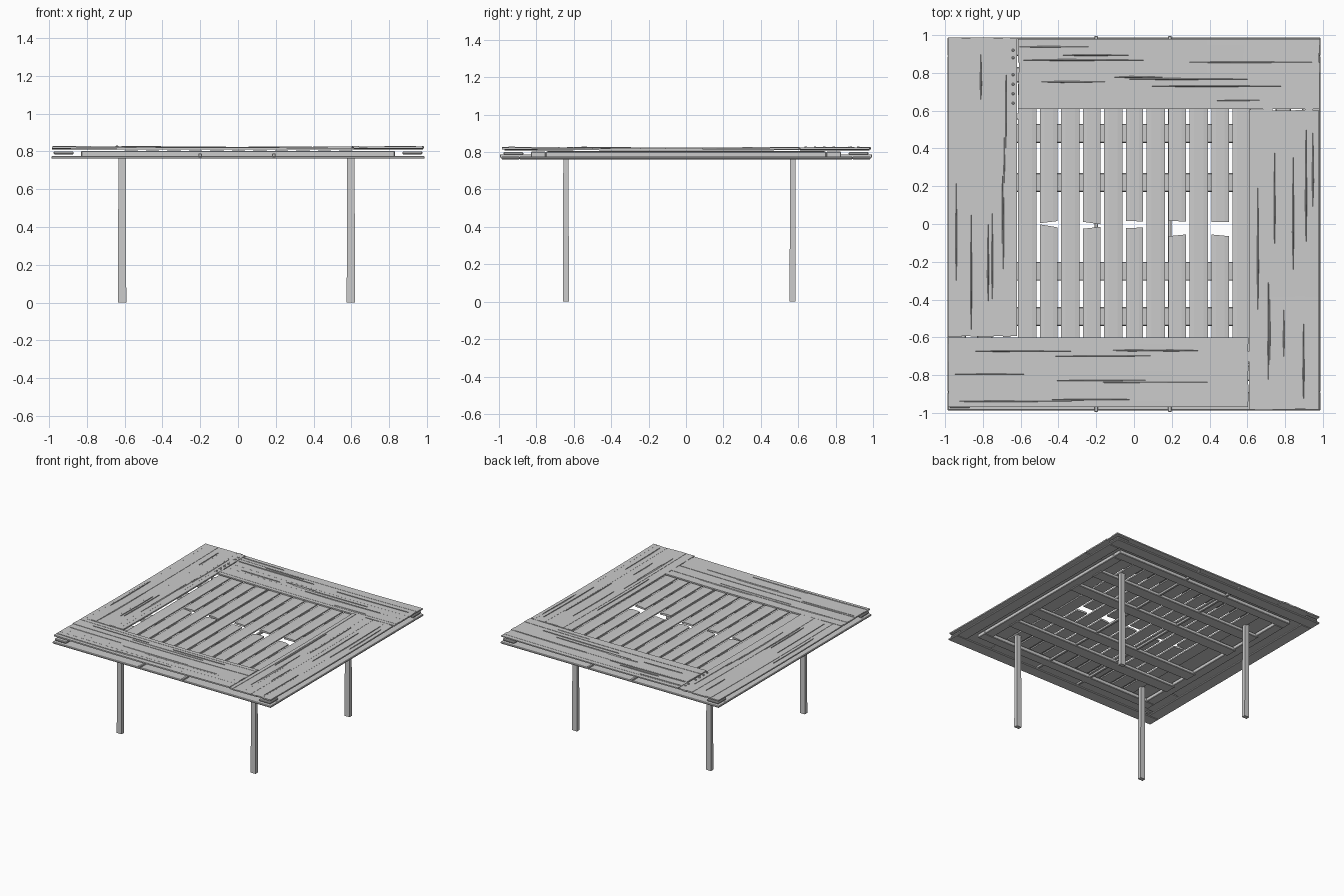
import bpy, bmesh, math, random
from mathutils import Vector

if "Cube" in bpy.data.objects:
    bpy.data.objects.remove(bpy.data.objects["Cube"])
random.seed(4)


def finish(bm, name):
    bmesh.ops.recalc_face_normals(bm, faces=bm.faces)
    me = bpy.data.meshes.new(name)
    bm.to_mesh(me)
    bm.free()
    ob = bpy.data.objects.new(name, me)
    bpy.context.collection.objects.link(ob)
    return ob


def loft(bm, rings):
    """Closed tube through rings of equal vertex count, capped at both ends."""
    vs = [[bm.verts.new(p) for p in r] for r in rings]
    n = len(vs[0])
    for a, b in zip(vs, vs[1:]):
        for i in range(n):
            bm.faces.new((a[i], a[(i + 1) % n], b[(i + 1) % n], b[i]))
    bm.faces.new(vs[0][::-1])
    bm.faces.new(vs[-1])


def box(bm, x0, x1, y0, y1, z0, z1):
    loft(bm, [[(x0, y0, z), (x1, y0, z), (x1, y1, z), (x0, y1, z)] for z in (z0, z1)])


def beam(name, x0, x1, y0, y1, z0, z1, bevel=0.004):
    bm = bmesh.new()
    box(bm, x0, x1, y0, y1, z0, z1)
    ob = finish(bm, name)
    mod = ob.modifiers.new("worn_edges", 'BEVEL')
    mod.width, mod.segments = bevel, 1
    return ob


def top_board(name, x0, x1, y0, y1):
    """Weathered, slightly sagging board made of long grain strips with splinters."""
    along_x = (x1 - x0) > (y1 - y0)
    u0, u1, v0, v1 = (x0, x1, y0, y1) if along_x else (y0, y1, x0, x1)

    def pt(u, v, z):
        t = 2 * (u - u0) / (u1 - u0) - 1
        z -= 0.006 * (1 - t * t)
        return (u, v, z) if along_x else (v, u, z)

    bm = bmesh.new()
    # grain strips
    cuts = [0, .08, .2, .33, .52, .66, .8, .91, 1]
    for a, b in zip(cuts, cuts[1:]):
        va, vb = v0 + a * (v1 - v0), v0 + b * (v1 - v0)
        h = 0.826 + random.uniform(-0.002, 0.001)
        s0, s1 = u0 + random.uniform(0, .008), u1 - random.uniform(0, .008)
        rings = []
        for i in range(9):
            u = s0 + (s1 - s0) * i / 8
            rings.append([pt(u, va, .815), pt(u, vb, .815), pt(u, vb, h), pt(u, va, h)])
        loft(bm, rings)
    # long raised splinters
    for i in range(9):
        c = random.uniform(v0 + .03, v1 - .03)
        length = random.uniform(.2, .7)
        s = random.uniform(u0, u1 - length)
        rings = []
        for k, w in enumerate((.0006, .005, .003, .0006)):
            u = s + length * k / 3
            rings.append([pt(u, c - w, .825), pt(u, c + w, .825), pt(u, c, .8295)])
        loft(bm, rings)
    return finish(bm, name)


# four wide boards in a pinwheel around the opening
top_board("left_top_board", -.985, -.62, -.6, .99)
top_board("back_top_board", -.617, .985, .61, .98)
top_board("right_top_board", .61, .98, -.985, .608)
top_board("front_top_board", -.99, .608, -.97, -.602)

# nails at the back left joint
bm = bmesh.new()
for y in (.64, .69, .74, .79, .88, .92):
    ring = [(.008 * math.cos(a * math.pi / 3), .008 * math.sin(a * math.pi / 3)) for a in range(6)]
    loft(bm, [[(-.64 + p * s, y + q * s, z) for p, q in ring] for z, s in ((.815, 1), (.828, 1), (.831, .5))])
finish(bm, "joint_nails")


def slat_piece(name, x, w, ya, yb, skew_a=0, skew_b=0):
    """Gently crowned slat with optional slanted broken ends."""
    bm = bmesh.new()
    prof = [(-1, .790), (1, .790), (1, .801), (.5, .805), (-.5, .805), (-1, .801)]
    rings = []
    for y, k in ((ya, skew_a), (yb, skew_b)):
        rings.append([(x + w * p, y + k * p, z) for p, z in prof])
    loft(bm, rings)
    return finish(bm, name)


# centre slats, every second one snapped in the middle
gaps = {1: (-.01, .01), 3: (-.02, .005), 5: (-.02, .015), 7: (-.06, .015), 9: (-.06, .01)}
for i in range(11):
    x = -.565 + i * .1135
    if i in gaps:
        lo, hi = gaps[i]
        slat_piece("broken_slat_front_%d" % i, x, .046, -.74, lo, 0, random.uniform(-.008, .008))
        slat_piece("broken_slat_back_%d" % i, x, .046, hi, .74, random.uniform(-.008, .008), 0)
    else:
        slat_piece("slat_%d" % i, x, .049, -.74, .74)

# bearers below the slats
for n, y in enumerate((-.49, -.25, .22, .48)):
    beam("cross_bearer_%d" % n, -.77, .77, y - .05, y + .05, .763, .790)

# thin rods that poke out front and back
for n, x in enumerate((-.2, .19)):
    beam("long_rod_%d" % n, x - .009, x + .009, -.995, .995, .770, .788, .002)


def rim(name, inner, outer, z0, z1):
    """Four strips in a square ring."""
    beam(name + "_front", -outer, outer, -outer, -inner, z0, z1)
    beam(name + "_back", -outer, outer, inner, outer, z0, z1)
    beam(name + "_left", -outer, -inner, -inner, inner, z0, z1)
    beam(name + "_right", inner, outer, -inner, inner, z0, z1)


# lower frame and raised inner frame
rim("lower_rim", .89, .987, .761, .776)
rim("inner_rim", .75, .83, .770, .802)

# corner blocks between the lower rim and the top boards
for sx in (-1, 1):
    for sy in (-1, 1):
        xs, ys = sorted((sx * .87, sx * .975)), sorted((sy * .87, sy * .975))
        beam("corner_block", xs[0], xs[1], ys[0], ys[1], .784, .800)

# four plain legs, slightly flared toward the foot
for nx, x in (("left", -.613), ("right", .597)):
    for ny, y in (("front", -.642), ("back", .57)):
        bm = bmesh.new()
        rings = []
        for z, w, d in ((0, .022, .016), (.4, .021, .015), (.803, .019, .014)):
            rings.append([(x - w, y - d, z), (x + w, y - d, z), (x + w, y + d, z), (x - w, y + d, z)])
        loft(bm, rings)
        finish(bm, "%s_%s_leg" % (ny, nx))
